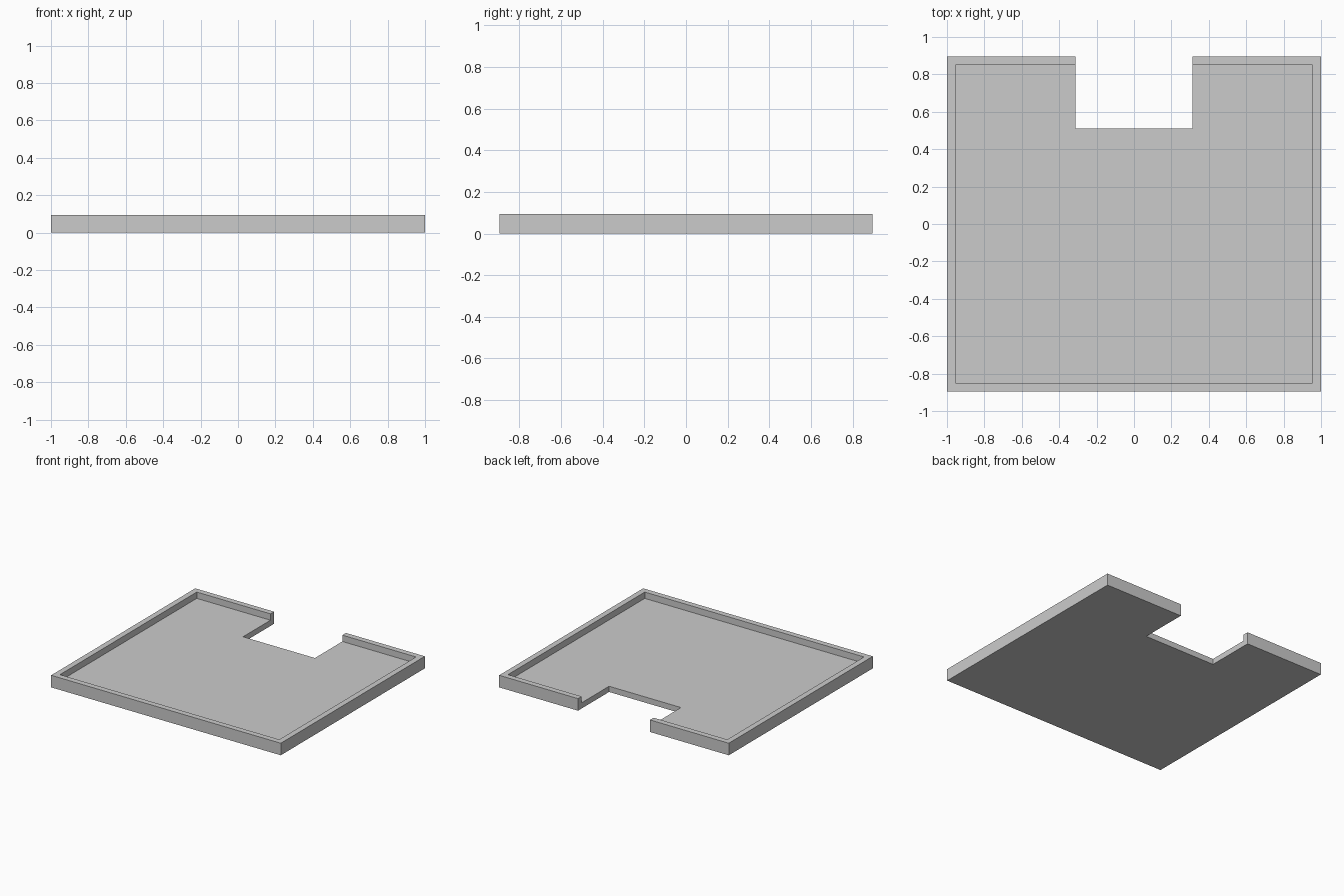
import bpy

if "Cube" in bpy.data.objects:
    bpy.data.objects.remove(bpy.data.objects["Cube"], do_unlink=True)

HALF_X, HALF_Y, HEIGHT = 1.0, 0.896, 0.095
WALL, FLOOR = 0.045, 0.045
NOTCH_X, NOTCH_Y = 0.313, 0.51


def box(name, low, high):
    """Box spanning two opposite corners."""
    bpy.ops.mesh.primitive_cube_add(size=1)
    obj = bpy.context.object
    obj.name = name
    for v in obj.data.vertices:
        v.co = [h if c > 0 else l for c, l, h in zip(v.co, low, high)]
    return obj


def cut(target, cutter):
    """Subtract the cutter, then discard it."""
    cutter.hide_render = True
    mod = target.modifiers.new("cut", "BOOLEAN")
    mod.operation, mod.solver, mod.object = "DIFFERENCE", "EXACT", cutter
    bpy.context.view_layer.objects.active = target
    bpy.ops.object.modifier_apply(modifier=mod.name)
    bpy.data.objects.remove(cutter, do_unlink=True)


# Solid slab for the tray
tray = box("tray", (-HALF_X, -HALF_Y, 0), (HALF_X, HALF_Y, HEIGHT))

# Shallow recess that leaves the floor and the rim
cut(tray, box("recess_cutter", (WALL - HALF_X, WALL - HALF_Y, FLOOR),
              (HALF_X - WALL, HALF_Y - WALL, 1)))

# Rectangular notch through the back rim and floor
cut(tray, box("notch_cutter", (-NOTCH_X, NOTCH_Y, -1), (NOTCH_X, 2, 1)))

# Single plain grey
grey = bpy.data.materials.new("light_grey")
grey.use_nodes = True
colour = (0.6, 0.6, 0.6, 1)
grey.diffuse_color = colour
grey.node_tree.nodes["Principled BSDF"].inputs["Base Color"].default_value = colour
tray.data.materials.clear()
tray.data.materials.append(grey)
for face in tray.data.polygons:
    face.material_index = 0
    face.use_smooth = False
